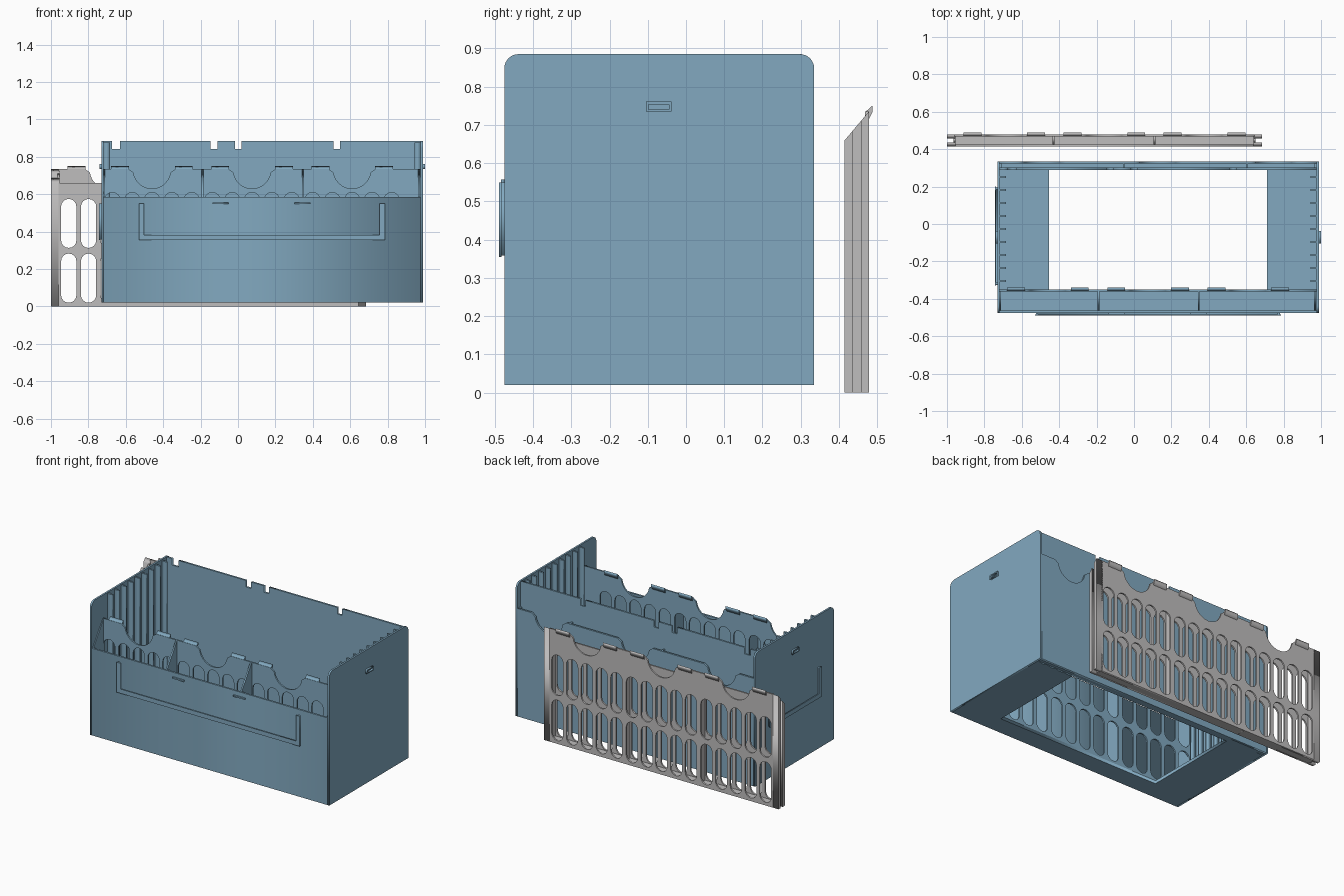
import bpy
import math
from mathutils import Matrix

if "Cube" in bpy.data.objects:
    bpy.data.objects.remove(bpy.data.objects["Cube"])


def material(name, rgb):
    m = bpy.data.materials.new(name)
    m.use_nodes = True
    m.diffuse_color = (*rgb, 1)
    m.node_tree.nodes["Principled BSDF"].inputs["Base Color"].default_value = (*rgb, 1)
    return m


BLUE = material("dusty blue", (0.223, 0.397, 0.527))
GRAY = material("light gray", (0.52, 0.51, 0.51))

# Axis maps: drawing plane (u, v) and thickness direction
AXES = {
    "x": Matrix(((0, 0, 1, 0), (1, 0, 0, 0), (0, 1, 0, 0), (0, 0, 0, 1))),
    "y": Matrix(((1, 0, 0, 0), (0, 0, -1, 0), (0, 1, 0, 0), (0, 0, 0, 1))),
    "z": Matrix.Identity(4),
}


def plate(name, mat, axis, lo, hi, loops):
    """Flat sheet spanning lo..hi along axis; the first loop is the outline, others are holes."""
    cu = bpy.data.curves.new(name, "CURVE")
    cu.dimensions = "2D"
    cu.fill_mode = "BOTH"
    cu.extrude = (hi - lo) / 2
    for loop in loops:
        sp = cu.splines.new("POLY")
        sp.points.add(len(loop) - 1)
        for p, (u, v) in zip(sp.points, loop):
            p.co = (u, v, 0, 1)
        sp.use_cyclic_u = True
    tmp = bpy.data.objects.new(name + "_curve", cu)
    bpy.context.collection.objects.link(tmp)
    dg = bpy.context.evaluated_depsgraph_get()
    me = bpy.data.meshes.new_from_object(tmp.evaluated_get(dg))
    bpy.data.objects.remove(tmp)
    bpy.data.curves.remove(cu)
    mid = (lo + hi) / 2
    shift = Matrix.Translation([mid if a == axis else 0 for a in "xyz"])
    me.transform(shift @ AXES[axis])
    me.name = name
    me.materials.clear()
    me.materials.append(mat)
    ob = bpy.data.objects.new(name, me)
    bpy.context.collection.objects.link(ob)
    return ob


def rect(u0, u1, v0, v1):
    return [(u0, v0), (u1, v0), (u1, v1), (u0, v1)]


def block(name, mat, x0, x1, y0, y1, z0, z1):
    return plate(name, mat, "z", z0, z1, [rect(x0, x1, y0, y1)])


def arc(cx, cy, r, a0, a1, n=8):
    return [(cx + r * math.cos(math.radians(a0 + (a1 - a0) * i / n)),
             cy + r * math.sin(math.radians(a0 + (a1 - a0) * i / n))) for i in range(n + 1)]


def slot_hole(cx, z0, z1, r=0.041):
    return arc(cx, z1 - r, r, 0, 180) + arc(cx, z0 + r, r, 180, 360)


def scooped(x0, x1, z0, z1, centers, r=0.1):
    """Sheet outline with a flared finger scoop in its top edge at each center."""
    pts = [(x0, z0), (x1, z0), (x1, z1)]
    for c in sorted(centers, reverse=True):
        pts.append((c + r + 0.025, z1))
        pts += arc(c, z1 - 0.005, r, -8, -172, 14)
        pts.append((c - r - 0.025, z1))
    return pts + [(x0, z1)]


def hole_grid(centers, base):
    return [slot_hole(c + 0.106 * k, base + z0, base + z1)
            for c in centers for k in range(-2, 3)
            for z0, z1 in ((0.02, 0.283), (0.313, 0.575))]


def tabs(name, mat, centers, y, z):
    """Small leaning lips behind the top edge, one on each side of every scoop."""
    lip = [(y - 0.008, z - 0.02), (y, z - 0.02), (y + 0.01, z), (y + 0.01, z + 0.016), (y - 0.008, z)]
    for i, c in enumerate(centers):
        for s, side in ((-1, "right"), (1, "left")):
            plate(f"{name}_{i + 1}_{side}", mat, "x", c + 0.17 * s - 0.048, c + 0.17 * s + 0.048, [lip])


# ---- Box shell ----
X0, X1, Y0, Y1, Z0 = -0.73, 0.988, -0.475, 0.335, 0.02
TOP, LOW, T, R = 0.885, 0.585, 0.012, 0.037

side = [(Y0, Z0), (Y1, Z0)] + arc(Y1 - R, TOP - R, R, 0, 90) + arc(Y0 + R, TOP - R, R, 90, 180)
plate("right_side_wall", BLUE, "x", X0, X0 + T, [side])
plate("left_side_wall", BLUE, "x", X1 - T, X1, [side])
block("front_wall", BLUE, X0 + T, X1 - T, Y0, Y0 + T, Z0, LOW)
plate("floor_frame", BLUE, "z", Z0, Z0 + 0.02,
      [rect(X0 + T, X1 - T, Y0 + T, Y1 - T), rect(-0.455, 0.71, -0.35, 0.29)])

# Back wall: tall notched sheet and a lower scooped outer sheet
back = [(X0 + T, Z0), (X1 - T, Z0), (X1 - T, TOP)]
for a, b in ((0.51, 0.545), (-0.015, 0.02), (-0.147, -0.11), (-0.675, -0.63)):
    back += [(b, TOP), (b, TOP - 0.042), (a, TOP - 0.042), (a, TOP)]
back.append((X0 + T, TOP))
plate("back_wall", BLUE, "y", 0.29, 0.302, [back])
plate("back_outer_sheet", BLUE, "y", 0.323, Y1, [scooped(X0 + T, X1 - T, Z0, 0.72, (0.75, 0.13, -0.49))])
for x in (X0 + T, -0.06, 0.6, X1 - T - 0.01):
    block("back_spacer", BLUE, x, x + 0.01, 0.302, 0.323, Z0, 0.72)
block("back_floor", BLUE, X0 + T, X1 - T, 0.302, 0.323, Z0, Z0 + 0.02)

# Guide ribs along both inner side walls
for i in range(9):
    y = -0.305 + i * 0.0695
    block("right_guide_rib", BLUE, X0 + T, -0.685, y - 0.006, y + 0.006, Z0 + 0.02, TOP - 0.008)
    block("left_guide_rib", BLUE, 0.945, X1 - T, y - 0.006, y + 0.006, Z0 + 0.02, TOP - 0.008)

# Front bins: perforated rear sheet and sloping separators
bins = (-0.46, 0.075, 0.61)
plate("bin_rear_sheet", BLUE, "y", -0.36, -0.35,
      [scooped(X0 + T, X1 - T, Z0 + 0.02, 0.735, bins)] + hole_grid(bins, 0.035))
tabs("bin_tab", BLUE, bins, -0.35, 0.735)
slope = [(Y0 + T, Z0 + 0.02), (-0.36, Z0 + 0.02), (-0.36, 0.735), (Y0 + T, LOW)]
for x in (X0 + T, -0.19, 0.345, X1 - T - 0.01):
    plate("bin_separator", BLUE, "x", x - 0.004, x + 0.006, [slope])

# Label holders: U-shaped rails with a thin outer lip
def u_shape(a, b, z0, z1, w):
    return [(a, z0), (b, z0), (b, z1), (b - w, z1), (b - w, z0 + w), (a + w, z0 + w), (a + w, z1), (a, z1)]


plate("front_label_rail", BLUE, "y", Y0 - 0.008, Y0, [u_shape(-0.525, 0.78, 0.358, 0.55, 0.012)])
plate("front_label_lip", BLUE, "y", Y0 - 0.014, Y0 - 0.008, [u_shape(-0.53, 0.785, 0.355, 0.55, 0.028)])
plate("side_label_rail", BLUE, "x", X0 - 0.008, X0, [u_shape(-0.325, 0.195, 0.358, 0.55, 0.012)])
plate("side_label_lip", BLUE, "x", X0 - 0.014, X0 - 0.008, [u_shape(-0.33, 0.2, 0.355, 0.55, 0.028)])
for x in (-0.093, 0.345):
    block("front_label_catch", BLUE, x - 0.042, x + 0.042, Y0 - 0.009, Y0, 0.548, 0.557)

# Raised latch outlines on both sides
latch = [rect(-0.105, -0.038, 0.735, 0.761), rect(-0.098, -0.045, 0.741, 0.754)]
plate("left_latch", BLUE, "x", X1, 1.0, latch)
plate("right_latch", BLUE, "x", X0 - 0.01, X0, latch)

# ---- Loose divider standing behind the box ----
D0, D1, F, B = -1.0, 0.685, 0.415, 0.478
cells = (-0.693, -0.158, 0.377)
perforations = hole_grid(cells, 0)
plate("divider_front_sheet", GRAY, "y", F, F + 0.01, [rect(-0.96, 0.645, 0, 0.66)] + perforations)
plate("divider_rear_sheet", GRAY, "y", B - 0.01, B, [scooped(-0.96, 0.645, 0, 0.735, cells)] + perforations)
block("divider_floor", GRAY, -0.96, 0.645, F + 0.01, B - 0.01, 0, 0.018)
tabs("divider_tab", GRAY, cells, B, 0.735)


def sloped(y0, y1):
    return [(y0, 0), (y1, 0), (y1, 0.66 + 1.19 * (y1 - F)), (y0, 0.66 + 1.19 * (y0 - F))]


for x in (-0.43, 0.11):
    plate("divider_separator", GRAY, "x", x - 0.005, x + 0.005, [sloped(F + 0.01, B - 0.01)])

# Grooved ends that slide over the guide ribs
for name, x0, x1, w0, w1 in (("right", D0, -0.955, -0.965, -0.955), ("left", 0.64, D1, 0.64, 0.65)):
    plate(f"divider_{name}_front_flange", GRAY, "x", x0, x1, [sloped(F, 0.437)])
    plate(f"divider_{name}_rear_flange", GRAY, "x", x0, x1, [sloped(0.457, B)])
    plate(f"divider_{name}_web", GRAY, "x", w0, w1, [sloped(0.437, 0.457)])
